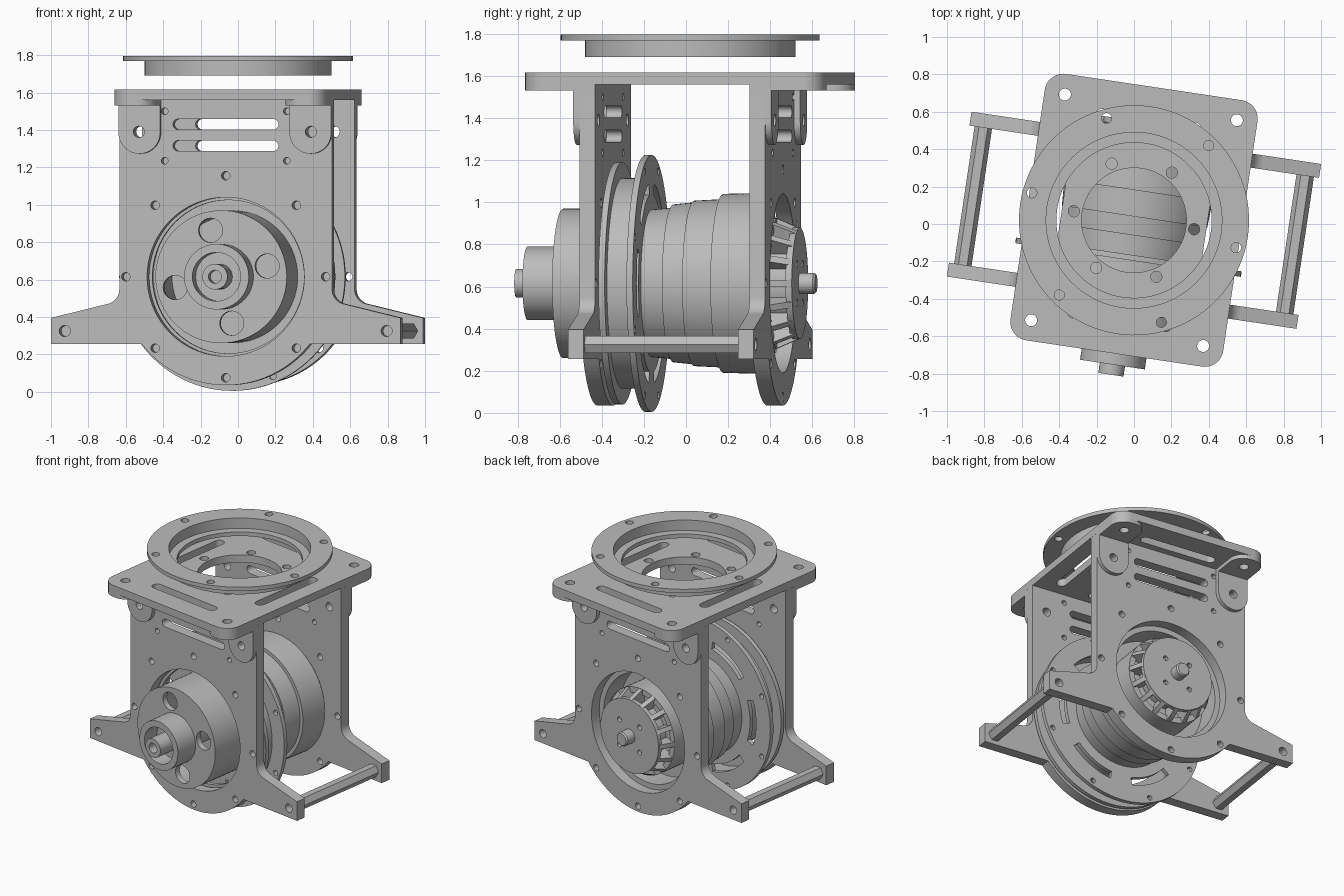
import bpy, bmesh
from math import sin, cos, pi, radians
from mathutils import Matrix, Vector

cube = bpy.data.objects.get("Cube")
if cube:
    bpy.data.objects.remove(cube, do_unlink=True)

grey = bpy.data.materials.new("plain grey metal")
grey.use_nodes = True
grey.diffuse_color = (0.5, 0.5, 0.5, 1)
grey.node_tree.nodes["Principled BSDF"].inputs["Base Color"].default_value = (0.5, 0.5, 0.5, 1)

# The whole machine is turned slightly about the vertical axis
FRAME = Matrix.Translation((0, 0.02, 0)) @ Matrix.Rotation(radians(-8.5), 4, 'Z')
UPRIGHT = Matrix.Rotation(pi / 2, 4, 'X')
AXIS_Z = 0.615


def finish(name, bm, local=Matrix()):
    bmesh.ops.remove_doubles(bm, verts=bm.verts, dist=0.0002)
    bmesh.ops.recalc_face_normals(bm, faces=bm.faces)
    mesh = bpy.data.meshes.new(name)
    bm.to_mesh(mesh)
    bm.free()
    mesh.materials.clear()
    mesh.materials.append(grey)
    obj = bpy.data.objects.new(name, mesh)
    bpy.context.collection.objects.link(obj)
    obj.matrix_world = FRAME @ local
    bpy.ops.object.select_all(action='DESELECT')
    obj.select_set(True)
    bpy.context.view_layer.objects.active = obj
    bpy.ops.object.shade_smooth_by_angle(angle=radians(30))
    return obj


def arc(x, y, r, a, b, n=12):
    return [(x + r * cos(a + (b - a) * i / n), y + r * sin(a + (b - a) * i / n)) for i in range(n + 1)]


def circle(x, y, r, n=24):
    return arc(x, y, r, 0, 2 * pi, n)[:-1]


def ring_of(count, r, hole, x=0, y=0, start=0.0):
    return [circle(x + r * cos(start + 2 * pi * i / count), y + r * sin(start + 2 * pi * i / count), hole)
            for i in range(count)]


def slot(x, y, half, r, vertical=False):
    pts = arc(half, 0, r, -pi / 2, pi / 2) + arc(-half, 0, r, pi / 2, 3 * pi / 2)
    return [(x - v, y + u) if vertical else (x + u, y + v) for u, v in pts]


def arc_slot(r0, r1, mid, half):
    return arc(0, 0, r1, mid - half, mid + half) + arc(0, 0, r0, mid + half, mid - half)


def rounded(corners):
    """Outline from (x, y, fillet radius) corners."""
    out = []
    for i, (x, y, r) in enumerate(corners):
        p = Vector((x, y))
        if not r:
            out.append((x, y))
            continue
        a = (Vector(corners[i - 1][:2]) - p).normalized()
        b = (Vector(corners[(i + 1) % len(corners)][:2]) - p).normalized()
        half = a.angle(b) / 2
        c = p + (a + b).normalized() * r / sin(half)
        start, end = p + a * r / math_tan(half) - c, p + b * r / math_tan(half) - c
        for k in range(9):
            out.append(tuple(c + start.lerp(end, k / 8).normalized() * r))
    return out


def math_tan(a):
    return sin(a) / cos(a)


def plate(name, outlines, thick, local):
    """Flat sheet: first outline is the edge, the others are holes."""
    curve = bpy.data.curves.new(name, 'CURVE')
    curve.dimensions = '2D'
    curve.fill_mode = 'BOTH'
    curve.extrude = thick / 2
    for pts in outlines:
        s = curve.splines.new('POLY')
        s.points.add(len(pts) - 1)
        for p, (x, y) in zip(s.points, pts):
            p.co = (x, y, 0, 1)
        s.use_cyclic_u = True
    tmp = bpy.data.objects.new(name + " outline", curve)
    bpy.context.collection.objects.link(tmp)
    deps = bpy.context.evaluated_depsgraph_get()
    mesh = bpy.data.meshes.new_from_object(tmp.evaluated_get(deps))
    bm = bmesh.new()
    bm.from_mesh(mesh)
    bpy.data.objects.remove(tmp, do_unlink=True)
    bpy.data.meshes.remove(mesh)
    return finish(name, bm, local)


def upright(y, z=0.0):
    return Matrix.Translation((0, y, z)) @ UPRIGHT


def lathe(name, profile, local=None, closed=False, steps=72):
    """Turn (radius, depth) points about the horizontal drive axis."""
    bm = bmesh.new()
    vs = [bm.verts.new((r, y, 0)) for r, y in profile]
    edges = [bm.edges.new(p) for p in zip(vs, vs[1:])]
    if closed:
        edges.append(bm.edges.new((vs[-1], vs[0])))
    bmesh.ops.spin(bm, geom=vs + edges, cent=(0, 0, 0), axis=(0, 1, 0), angle=2 * pi, steps=steps)
    return finish(name, bm, local or Matrix.Translation((0, 0, AXIS_Z)))


def tube(name, r0, r1, y0, y1):
    return lathe(name, [(r0, y0), (r1, y0), (r1, y1), (r0, y1)], closed=True)


# Front and back walls with feet, opening, slots and bolt holes
left = [(-0.575, 1.56, 0), (-0.575, 0.485, 0.08), (-0.945, 0.395, 0), (-0.945, 0.255, 0)]
right = [(-x, z, r) for x, z, r in reversed(left)]
belly = [(x, z, 0) for x, z in arc(0, AXIS_Z, 0.58, pi + 0.67, 2 * pi - 0.67, 40)]
wall = [rounded(left + belly + right), circle(0, AXIS_Z, 0.425, 72)]
wall += ring_of(8, 0.54, 0.023, 0, AXIS_Z)
wall += [slot(0, z, 0.257, 0.028) for z in (1.43, 1.315)]
for sx in (-1, 1):
    wall += [circle(sx * 0.33, z, 0.018) for z in (1.5, 1.235)]
    wall += [circle(sx * 0.87, 0.325, 0.03), circle(sx * 0.465, 1.39, 0.03)]
for name, y in (("front_wall", -0.408), ("back_wall", 0.408)):
    plate(name, wall, 0.075, upright(y))

# Top plate
top = [rounded([(-0.575, -0.72, 0.1), (0.575, -0.72, 0.1), (0.575, 0.72, 0.1), (-0.575, 0.72, 0.1)]),
       circle(0, 0, 0.28, 64)] + ring_of(6, 0.325, 0.03)
for s in (-1, 1):
    top += [slot(s * 0.425, 0, 0.25, 0.035, True), slot(0, s * 0.53, 0.25, 0.035)]
    top += [circle(s * 0.465, t * 0.61, 0.032) for t in (-1, 1)]
plate("top_plate", top, 0.055, Matrix.Translation((0, 0, 1.588)))

# Corner brackets and foot spacer rods
for sx in (-1, 1):
    for sy in (-1, 1):
        flange = rounded([(sx * 0.35, sy * 0.445, 0), (sx * 0.575, sy * 0.445, 0),
                          (sx * 0.575, sy * 0.72, 0.1), (sx * 0.35, sy * 0.72, 0.1)])
        plate("bracket_flange", [flange, circle(sx * 0.465, sy * 0.61, 0.032)], 0.03,
              Matrix.Translation((0, 0, 1.546)))
        ear = arc(sx * 0.4625, 1.385, 0.1125, pi, 2 * pi, 24) + [(sx * 0.4625 + 0.1125, 1.55),
                                                               (sx * 0.4625 - 0.1125, 1.55)]
        plate("bracket_ear", [ear, circle(sx * 0.465, 1.39, 0.03)], 0.03, upright(sy * 0.461))
    lathe("spacer_rod", [(0, -0.372), (0.047, -0.372), (0.047, 0.372), (0, 0.372)],
          Matrix.Translation((sx * 0.87, 0, 0.325)), steps=6)

# Floating mounting ring above the plate
plate("ring_flange", [circle(0, 0, 0.615, 96), circle(0, 0, 0.47, 96)] +
      ring_of(6, 0.565, 0.027, start=radians(-6.5)), 0.028, Matrix.Translation((0, 0, 1.782)))
lathe("ring_body", [(0.415, 1.69), (0.5, 1.69), (0.5, 1.77), (0.47, 1.77), (0.47, 1.72), (0.415, 1.72)],
      UPRIGHT, closed=True, steps=96)

# Front pulley with hub and hollow shaft
plate("pulley_face", [circle(0, 0, 0.355, 72)] + ring_of(4, 0.255, 0.065, start=radians(13)),
      0.04, upright(-0.59, AXIS_Z))
tube("pulley_rim", 0.325, 0.355, -0.572, -0.2)
lathe("pulley_hub", [(0, -0.66), (0.13, -0.66), (0.13, -0.78), (0.175, -0.78), (0.175, -0.6), (0, -0.6)])
lathe("front_shaft", [(0, -0.76), (0.035, -0.76), (0.035, -0.835), (0.068, -0.835), (0.068, -0.6)])
lathe("inner_axle", [(0.1, -0.57), (0.1, -0.2)])

# Spool between the front wall and the drum
tube("spool_front_flange", 0.41, 0.575, -0.355, -0.325)
tube("spool_core", 0.485, 0.5, -0.33, -0.2)
plate("spool_back_flange", [circle(0, 0, 0.61, 96)] +
      [arc_slot(0.425, 0.48, i * pi / 3, radians(20)) for i in range(6)] +
      ring_of(8, 0.575, 0.018, start=pi / 8), 0.03, upright(-0.2, AXIS_Z))

# Stepped drum, open at the back
lathe("drum", [(0, -0.19), (0.35, -0.19), (0.36, -0.08), (0.375, -0.08), (0.385, 0.02), (0.393, 0.02),
               (0.4, 0.16), (0.425, 0.16), (0.43, 0.365), (0.39, 0.365), (0.39, 0.2), (0, 0.2)])

# Motor with finned end and rear shaft
lathe("motor_bell", [(0, 0.2), (0.31, 0.2), (0.31, 0.42), (0.27, 0.42), (0.27, 0.4), (0, 0.4)])
lathe("motor_core", [(0.215, 0.4), (0.215, 0.5)])
plate("motor_cap", [circle(0, 0, 0.265, 64)] + ring_of(4, 0.13, 0.018, start=pi / 4),
      0.03, upright(0.512, AXIS_Z))
for i in range(16):
    bm = bmesh.new()
    side = [bm.verts.new((-0.016, y, r)) for r, y in ((0.21, 0.4), (0.308, 0.4), (0.308, 0.42),
                                                     (0.265, 0.52), (0.21, 0.52))]
    face = bm.faces.new(side)
    new = bmesh.ops.extrude_face_region(bm, geom=[face])["geom"]
    bmesh.ops.translate(bm, verts=[v for v in new if isinstance(v, bmesh.types.BMVert)], vec=(0.032, 0, 0))
    finish("motor_fin", bm, Matrix.Translation((0, 0, AXIS_Z)) @ Matrix.Rotation(i * pi / 8, 4, 'Y'))
lathe("rear_shaft", [(0.05, 0.5), (0.05, 0.595), (0.042, 0.605), (0, 0.605)], steps=32)
